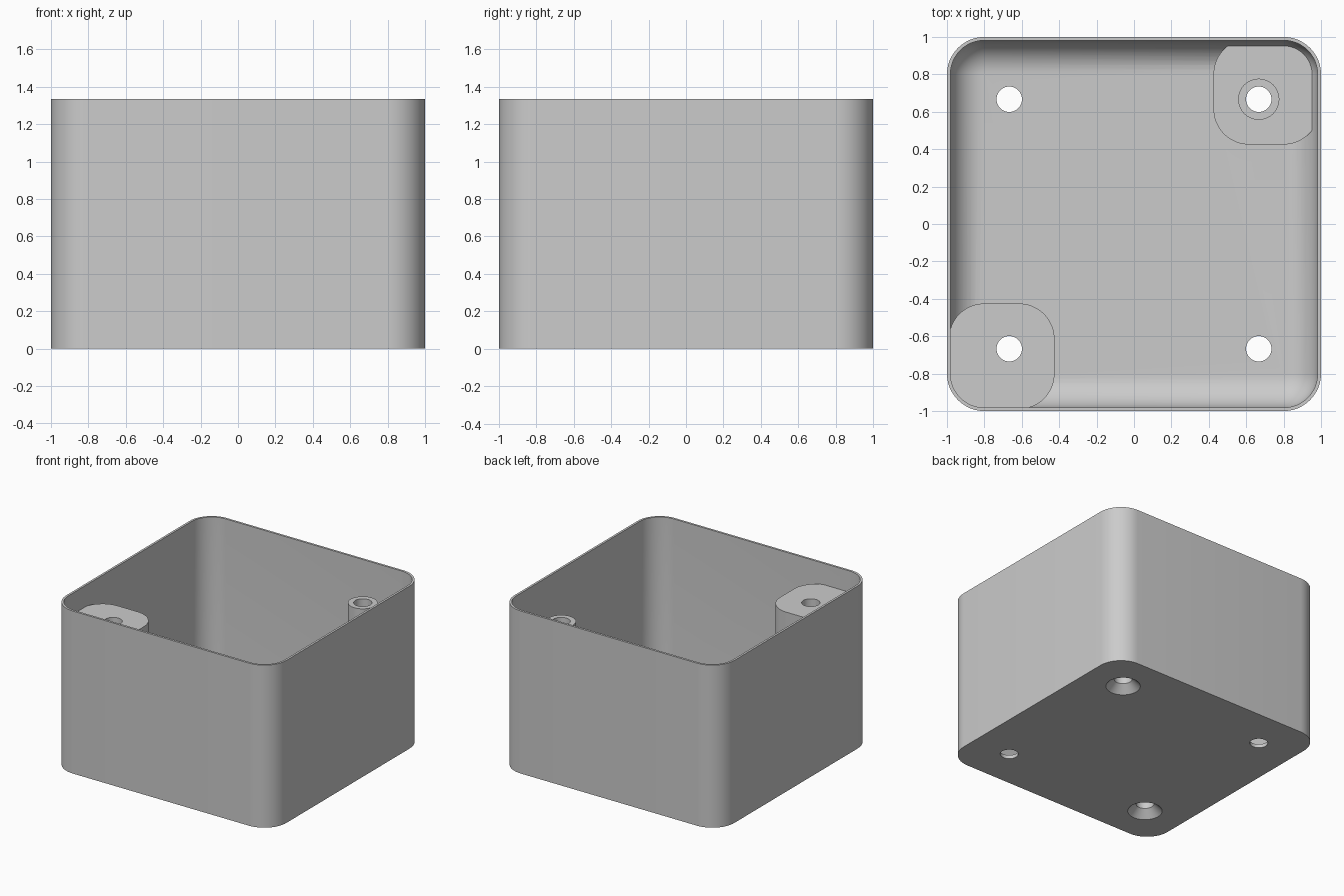
import bpy, bmesh, math

cube = bpy.data.objects.get("Cube")
if cube:
    bpy.data.objects.remove(cube, do_unlink=True)

HEIGHT, WALL, FLOOR, CORNER = 1.335, 0.018, 0.03, 0.2
POST_TOP, PAD_TOP, HOLE_AT = 1.16, 0.11, 0.667
HOLE_R, TUBE_R, SINK_R = 0.068, 0.11, 0.13
SEGS = 12

grey = bpy.data.materials.new("plain grey")
grey.use_nodes = True
grey.diffuse_color = (0.6, 0.6, 0.6, 1)
grey.node_tree.nodes["Principled BSDF"].inputs["Base Color"].default_value = (0.6, 0.6, 0.6, 1)


def rounded_square(half, radius, cx=0, cy=0):
    """Outline of a square with rounded corners."""
    pts = []
    for quarter, (sx, sy) in enumerate([(1, 1), (-1, 1), (-1, -1), (1, -1)]):
        for i in range(SEGS + 1):
            a = math.pi / 2 * (quarter + i / SEGS)
            pts.append((cx + sx * (half - radius) + radius * math.cos(a),
                        cy + sy * (half - radius) + radius * math.sin(a)))
    return pts


def circle(radius, cx, cy, n=48):
    return [(cx + radius * math.cos(math.tau * i / n),
             cy + radius * math.sin(math.tau * i / n)) for i in range(n)]


def loft(name, sections):
    """Skin a closed solid through (outline, height) sections."""
    bm = bmesh.new()
    rings = [[bm.verts.new((x, y, z)) for x, y in outline] for outline, z in sections]
    for low, high in zip(rings, rings[1:]):
        for i in range(len(low)):
            j = (i + 1) % len(low)
            bm.faces.new((low[i], low[j], high[j], high[i]))
    bm.faces.new(rings[0][::-1])
    bm.faces.new(rings[-1])
    bmesh.ops.recalc_face_normals(bm, faces=bm.faces)
    mesh = bpy.data.meshes.new(name)
    bm.to_mesh(mesh)
    bm.free()
    mesh.materials.append(grey)
    obj = bpy.data.objects.new(name, mesh)
    bpy.context.collection.objects.link(obj)
    return obj


def combine(target, tool, operation):
    """Apply a boolean and discard the tool."""
    mod = target.modifiers.new(tool.name, 'BOOLEAN')
    mod.operation, mod.object, mod.solver = operation, tool, 'EXACT'
    bpy.context.view_layer.objects.active = target
    bpy.ops.object.modifier_apply(modifier=mod.name)
    bpy.data.objects.remove(tool, do_unlink=True)


# Thin shell: up the outside, over the rim, down the inside and round the floor fillet
inner_r = CORNER - WALL
fillet = inner_r - 0.004
sections = [(rounded_square(1, CORNER), 0), (rounded_square(1, CORNER), HEIGHT),
            (rounded_square(1 - WALL, inner_r), HEIGHT)]
for i in range(SEGS + 1):
    a = math.pi / 2 * i / SEGS
    inset = fillet * (1 - math.cos(a))
    sections.append((rounded_square(1 - WALL - inset, inner_r - inset),
                     FLOOR + fillet * (1 - math.sin(a))))
box = loft("open_box", sections)

# Tall corner post and low corner pad, each merging into the walls
for name, side, top in (("corner_post", -1, POST_TOP), ("corner_pad", 1, PAD_TOP)):
    middle = side * (0.425 + 0.99) / 2
    outline = rounded_square((0.99 - 0.425) / 2, 0.19, middle, middle)
    combine(box, loft(name, [(outline, FLOOR / 2), (outline, top)]), 'UNION')

# Screw tube rising from the pad
tube = circle(TUBE_R, HOLE_AT, HOLE_AT)
combine(box, loft("screw_tube", [(tube, FLOOR / 2), (tube, POST_TOP)]), 'UNION')

# Four through holes, countersunk beneath the post and the tube
for sx in (-1, 1):
    for sy in (-1, 1):
        bore = circle(HOLE_R, sx * HOLE_AT, sy * HOLE_AT)
        cut = [(bore, -0.1), (bore, HEIGHT)]
        if sx == sy:
            sink = circle(SINK_R, sx * HOLE_AT, sy * HOLE_AT)
            cut = [(sink, -0.1), (sink, 0), (bore, SINK_R - HOLE_R), (bore, HEIGHT)]
        combine(box, loft("hole_cutter", cut), 'DIFFERENCE')

# Smooth the rounded surfaces, keep the edges crisp
bpy.ops.object.select_all(action='DESELECT')
box.select_set(True)
bpy.context.view_layer.objects.active = box
bpy.ops.object.shade_smooth_by_angle(angle=math.radians(30))
